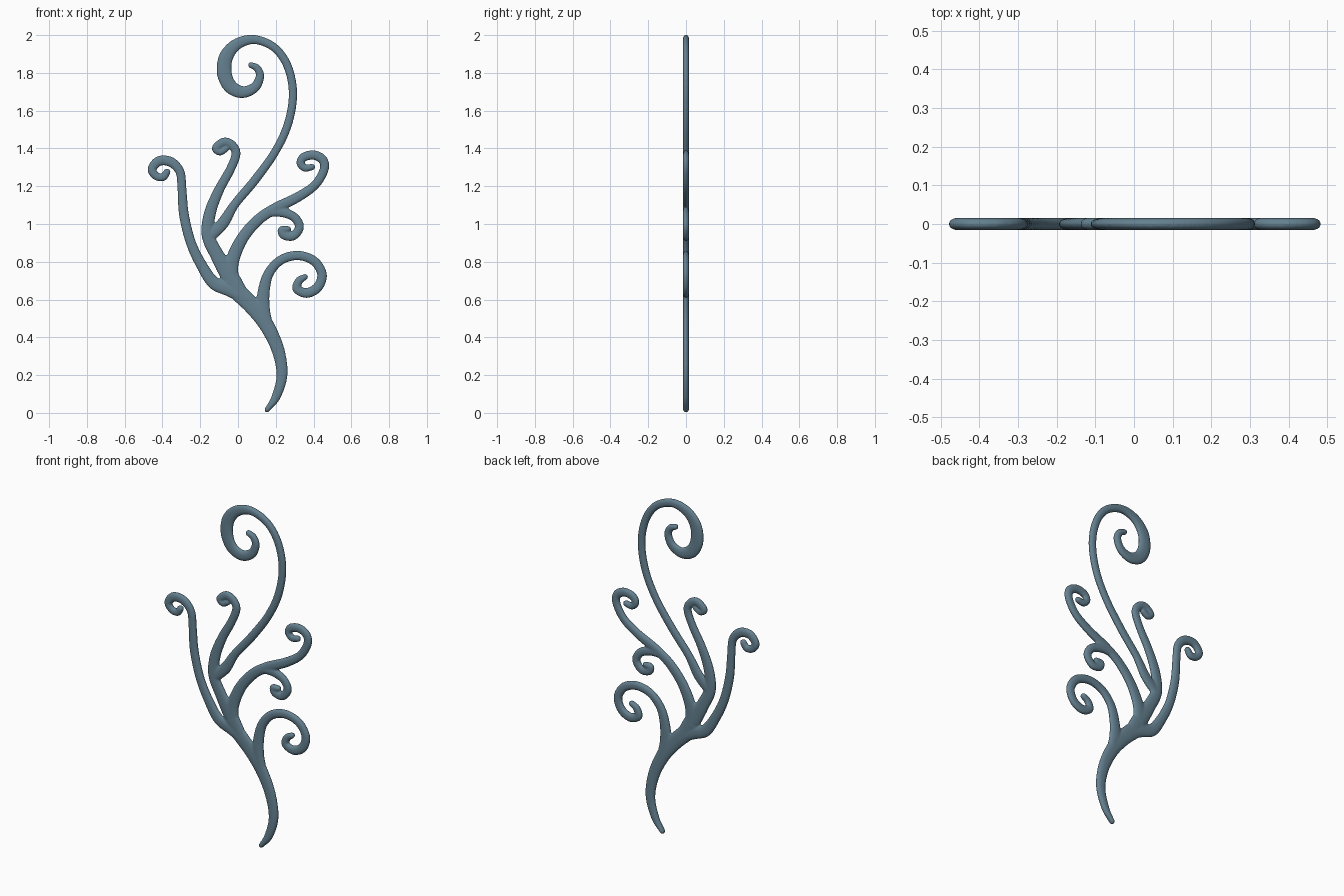
import bpy, bmesh, math
from mathutils import Vector

if "Cube" in bpy.data.objects:
    bpy.data.objects.remove(bpy.data.objects["Cube"])

S = 189.0            # drawing units per model unit
OX, OZ = 238, 413    # drawing origin: centre bottom
HALF = 0.0158        # half thickness in y
SIDES = 20


def sample(pts, widths, steps=10):
    """Catmull-Rom path through pts, widths spread evenly along it."""
    p = [Vector(((x - OX) / S, (OZ - y) / S)) for x, y in pts]
    p = [2 * p[0] - p[1]] + p + [2 * p[-1] - p[-2]]
    out, n = [], len(pts) - 1
    for k in range(n * steps + 1):
        i = min(k // steps, n - 1)
        t = k / steps - i
        a, b, c, d = p[i:i + 4]
        pos = 0.5 * (2 * b + (c - a) * t + (2 * a - 5 * b + 4 * c - d) * t * t
                     + (3 * b - a - 3 * c + d) * t ** 3)
        u = k / (n * steps) * (len(widths) - 1)
        j = min(int(u), len(widths) - 2)
        w = widths[j] + (widths[j + 1] - widths[j]) * (u - j)
        out.append((pos, w / S))
    return out


def tendril(bm, pts, widths):
    """Flattened tube with rounded ends along a path in the xz plane."""
    path = sample(pts, widths)
    rows = []
    n = len(path)
    for k, (pos, w) in enumerate(path):
        tan = (path[min(k + 1, n - 1)][0] - path[max(k - 1, 0)][0]).normalized()
        rows.append((pos, tan, w, 1.0))
    angles = [math.radians(a) for a in (25, 50, 70, 85)]
    p0, t0, w0, _ = rows[0]
    p1, t1, w1, _ = rows[-1]
    start = [(p0 - t0 * w0 * math.sin(a), t0, w0 * math.cos(a), math.cos(a)) for a in reversed(angles)]
    end = [(p1 + t1 * w1 * math.sin(a), t1, w1 * math.cos(a), math.cos(a)) for a in angles]
    rings = []
    for pos, tan, w, f in start + rows + end:
        side = Vector((-tan.y, tan.x))
        ring = []
        for s in range(SIDES):
            a = 2 * math.pi * s / SIDES
            c, q = math.cos(a), math.sin(a)
            c = math.copysign(abs(c) ** 0.9, c)
            q = math.copysign(abs(q) ** 0.9, q)
            v = pos + side * (w * c)
            ring.append(bm.verts.new((v.x, HALF * f * q, v.y)))
        rings.append(ring)
    for r, q in zip(rings, rings[1:]):
        for s in range(SIDES):
            e = (s + 1) % SIDES
            bm.faces.new((r[s], r[e], q[e], q[s]))
    bm.faces.new(rings[0][::-1])
    bm.faces.new(rings[-1])


bm = bmesh.new()
# main stem
tendril(bm, [(267, 410), (276, 397), (282, 375), (278, 350), (267, 326), (253, 307), (238, 292)],
        [2.5, 4.5, 5.5, 6.5, 7.5, 8.5, 9])
# left tendril
tendril(bm, [(244, 298), (230, 290), (214, 283), (202, 266), (191, 243), (184, 215), (182, 190),
             (180, 172), (171, 162), (159, 161), (152, 169), (156, 176), (163, 177), (167, 172)],
        [6, 7, 6.5, 5.5, 5, 5, 4.5, 4.5, 5, 5, 4.5, 4, 4, 3.5])
# centre stem ending in the small upper curl
tendril(bm, [(240, 293), (228, 273), (217, 255), (208, 235), (210, 213), (219, 190), (230, 170),
             (236, 154), (232, 145), (224, 142), (216, 148), (220, 152), (226, 149)],
        [8, 9, 7, 6.5, 6, 5, 4.5, 4.5, 4.5, 4.5, 4.2, 3.5, 3])
# large top scroll
tendril(bm, [(210, 236), (223, 223), (235, 204), (255, 180), (275, 152), (288, 124), (293, 94),
             (288, 67), (275, 48), (255, 39.5), (237, 44), (226, 57), (224.5, 74), (231, 87),
             (243, 92), (255, 87), (260, 76), (257, 68), (251, 65)],
        [6, 6, 4.5, 4.5, 4.2, 4.2, 4.2, 4.2, 4.2, 4.5, 5.8, 7.2, 7.5, 7, 6, 5, 4.2, 3.7, 3])
# right middle tendril
tendril(bm, [(231, 282), (232, 262), (242, 239), (258, 220), (276, 208), (298, 197), (315, 185),
             (324, 170), (323, 160), (314, 155), (304, 157), (300.5, 163), (305, 168), (312, 167)],
        [8, 7, 6, 5.5, 5.5, 5, 4.5, 4.5, 4.7, 4.7, 4.5, 4, 3.7, 3.2])
# small hanging curl
tendril(bm, [(268, 212), (281, 212), (294, 217), (299.5, 227), (293, 236), (284, 235), (282, 230), (288, 229)],
        [5, 5, 4.5, 4.5, 4.5, 4.5, 4, 3])
# lower right curl
tendril(bm, [(267, 325), (263, 308), (264, 290), (269, 273), (281, 260), (298, 255.5), (314, 261),
             (322, 274), (318, 287), (307, 293), (297, 289), (299, 281), (305, 277)],
        [6, 7, 6, 5, 4.7, 4.7, 4.7, 4.8, 5, 5, 4.5, 4, 3])
bmesh.ops.recalc_face_normals(bm, faces=bm.faces)
mesh = bpy.data.meshes.new("scroll_ornament")
bm.to_mesh(mesh)
bm.free()
obj = bpy.data.objects.new("scroll_ornament", mesh)
bpy.context.collection.objects.link(obj)

# fuse the strands into one skin and soften the forks
fuse = obj.modifiers.new("fuse", 'REMESH')
fuse.mode = 'VOXEL'
fuse.voxel_size = 0.005
fuse.use_smooth_shade = True
soften = obj.modifiers.new("soften", 'SMOOTH')
soften.factor = 0.5
soften.iterations = 4

# blue-grey metal
mat = bpy.data.materials.new("blue_grey")
mat.diffuse_color = (0.13, 0.22, 0.28, 1)
mat.use_nodes = True
mat.node_tree.nodes["Principled BSDF"].inputs["Base Color"].default_value = mat.diffuse_color
mesh.materials.append(mat)
